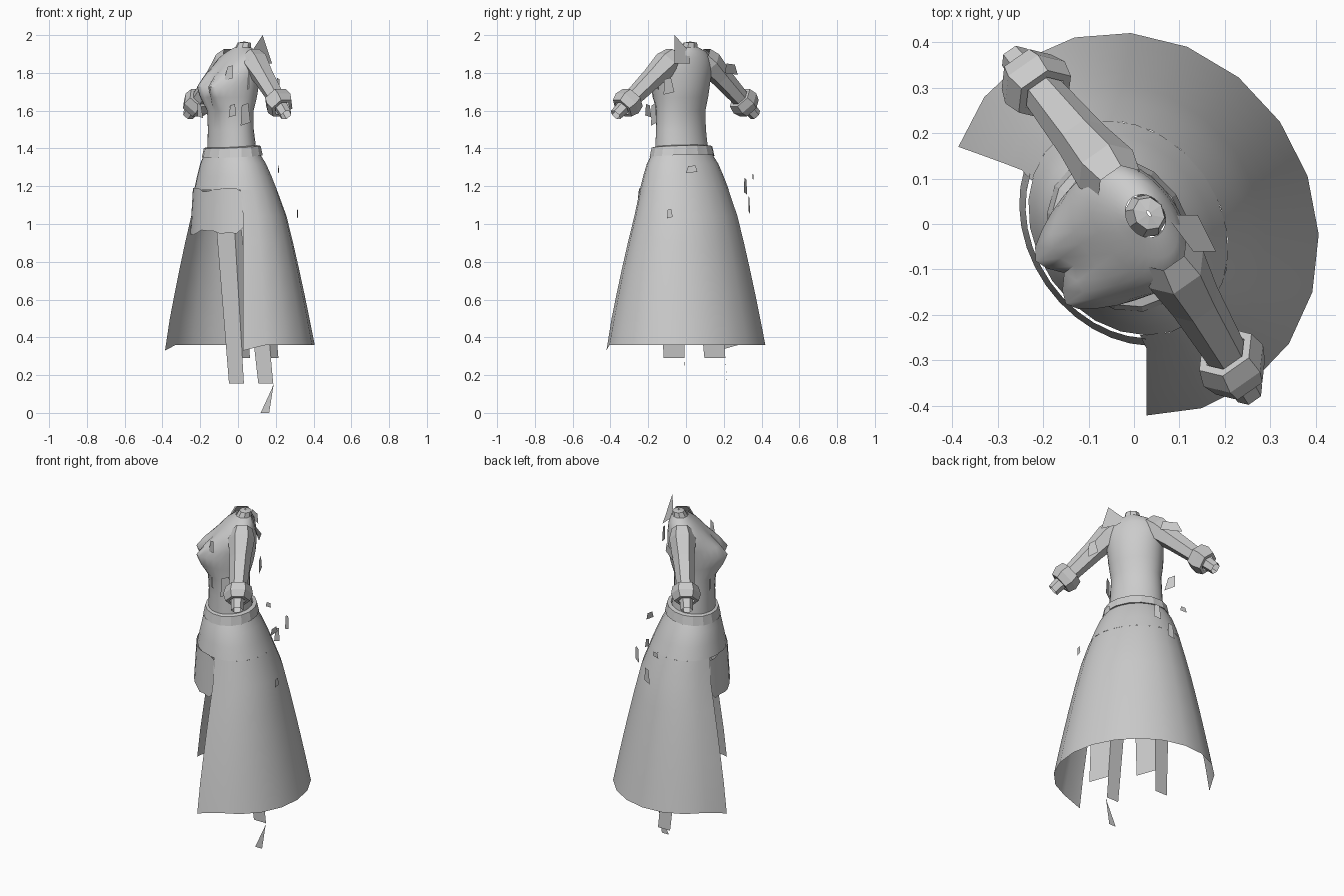
import bpy, bmesh, math, random
from mathutils import Vector, Matrix

if "Cube" in bpy.data.objects:
    bpy.data.objects.remove(bpy.data.objects["Cube"])

random.seed(4)
TURN = Matrix.Rotation(math.radians(-55), 4, 'Z')   # figure faces front-left


def make(name, rows, closed=False, smooth=True, turned=True):
    """Skin a list of equally long point rows."""
    bm = bmesh.new()
    grid = [[bm.verts.new((TURN @ Vector(p)) if turned else p) for p in row] for row in rows]
    for lo, hi in zip(grid, grid[1:]):
        n = len(lo)
        for i in range(n if closed else n - 1):
            j = (i + 1) % n
            bm.faces.new((lo[i], lo[j], hi[j], hi[i]))
    me = bpy.data.meshes.new(name)
    bm.to_mesh(me)
    bm.free()
    ob = bpy.data.objects.new(name, me)
    bpy.context.collection.objects.link(ob)
    if smooth:
        bpy.ops.object.select_all(action='DESELECT')
        ob.select_set(True)
        bpy.context.view_layer.objects.active = ob
        bpy.ops.object.shade_smooth_by_angle(angle=math.radians(40))
    return ob


def arc(z, cy, a, b, start=0, end=360, n=24):
    """Elliptical row of points; full circles drop the last point."""
    count = n if end - start == 360 else n + 1
    angles = [math.radians(start + (end - start) * i / n) for i in range(count)]
    return [(a * math.cos(t), cy + b * math.sin(t), z) for t in angles]


def skirt_row(z, start=0, end=360, n=24):
    s = (1.39 - z) / 1.03
    return arc(z, -.04 + .04 * min(1, 3 * s), .16 + .275 * s ** .7,
               .125 + .267 * s ** .77, start, end, n)


# Skirt: closed hip yoke, then an open-fronted flare with dipped corners
make("skirt_yoke", [skirt_row(1.18 + .07 * i) for i in range(4)], closed=True)
flare = [skirt_row(.36 + .82 * i / 6, -34, 214, 14) for i in range(7)]
for k in (0, -1):
    x, y, z = flare[0][k]
    flare[0][k] = (x, y, z - .03)
make("skirt_flare", flare)

# Ragged short apron filling the front opening
apron = []
for z, base in ((.955, 1.07), (1.18, 1.15)):
    row = skirt_row(base, 212, 328, 12)
    apron.append([(x, y, z + random.uniform(-.015, .015)) for x, y, _ in row])
for k in (0, -1):
    x, y, z = apron[0][k]
    apron[0][k] = (x, y, z + .04)
make("front_apron", apron)

# Belt, dipping slightly at the front
belt = [arc(z, -.037, r, r - .033, n=16)
        for z, r in ((1.365, .165), (1.36, .183), (1.41, .172), (1.415, .15))]
make("belt", [[(x, y, z + .06 * y) for x, y, z in row] for row in belt],
     closed=True, smooth=False)


# Bodice: front and back half-ellipses with two bust bulges
def torso(z, cy, a, front, back):
    bust = .075 * math.exp(-((z - 1.72) / .08) ** 2)
    row = []
    for i in range(32):
        t = math.tau * i / 32
        x, s = a * math.cos(t), math.sin(t)
        y = cy + s * (back if s > 0 else front)
        if s < 0:
            y -= bust * math.exp(-((abs(x) - .065) / .065) ** 2) * min(1, -2 * s)
        row.append((x, y, z))
    return row


make("bodice", [torso(*r) for r in [
    (1.39, -.04, .15, .12, .12), (1.5, -.045, .142, .112, .108),
    (1.6, -.045, .137, .113, .11), (1.67, -.035, .145, .126, .12),
    (1.725, -.03, .15, .13, .125), (1.78, -.02, .155, .125, .12),
    (1.83, -.01, .16, .105, .11), (1.88, .005, .145, .08, .09),
    (1.915, .025, .1, .06, .06), (1.935, .03, .05, .04, .042)]], closed=True)
make("collar", [arc(z, cy, r, r - .005, n=8) for z, cy, r in
                ((1.92, .03, .05), (1.96, .04, .038), (1.965, .04, .008))],
     closed=True, smooth=False)


# Hexagonal sleeves, flared cuffs and wrists
def tube(name, side, stations):
    shoulder = Vector((.12, .02, 1.865))
    d = (Vector((.385, 0, 1.635)) - shoulder).normalized()
    u = Vector((0, 1, 0))
    w = d.cross(u).normalized()
    rows = []
    for t, r in stations:
        ring = [shoulder + d * t + r * (math.cos(k * math.pi / 3) * u + math.sin(k * math.pi / 3) * w)
                for k in range(6)]
        rows.append([(side * p.x, p.y, p.z) for p in ring])
    make(name, rows, closed=True, smooth=False)


for side, label in ((-1, "left"), (1, "right")):
    tube(label + "_sleeve", side, [(-.04, .055), (.02, .072), (.13, .058), (.32, .046)])
    tube(label + "_cuff", side, [(.3, .05), (.3, .07), (.345, .08), (.385, .066), (.385, .045)])
    tube(label + "_wrist", side, [(.36, .038), (.44, .033)])

    # Stocking: two strips per leg, the second ending higher
    def leg_point(dx, dy, z):
        k = (1.1 - z) / .94
        w = 1.25 - .25 * k
        return (side * (.11 + .025 * k) + dx * w, -.12 + .12 * k + dy * w, z)

    outer, corner, inner = (-.07, .085), (-.025, .15), (.085, .12)
    for part, p, q, foot in (("back", outer, corner, .155), ("side", corner, inner, .29)):
        make(f"{label}_stocking_{part}", [[leg_point(*p, z), leg_point(*q, z)]
                                         for z in (foot, .6, 1.1)])


# Loose cloth scraps: centre, heading in degrees, half width, half height
def scrap(name, x, y, z, heading, w, h):
    t = math.radians(heading)
    a, b = Vector((math.cos(t), math.sin(t), 0)) * w, Vector((0, 0, h))
    c, lean = Vector((x, y, z)), a * random.uniform(-.4, .4)
    make(name, [[c - a - b, c + a - b * .7], [c - a * .6 + b * .8 + lean, c + a * .7 + b + lean]],
         smooth=False, turned=False)


make("collar_flap", [[(.07, .02, 1.91), (.13, -.06, 2)],
                     [(.14, .02, 1.85), (.18, -.06, 1.85)]], smooth=False, turned=False)
make("heel_scrap", [[(.12, -.01, 0), (.165, -.01, 0)],
                    [(.18, -.01, .13), (.19, -.01, .16)]], smooth=False, turned=False)
for i, s in enumerate([
        (-.05, .355, 1.25, -10, .02, .015), (.02, .335, 1.1, -10, .02, .045),
        (.1, .315, 1.2, -25, .02, .045), (.315, -.085, 1.055, 80, .015, .025),
        (.215, .03, 1.29, 85, .03, .02), (.21, -.09, 1.73, 110, .03, .045),
        (-.05, -.18, 1.8, -25, .025, .04), (.04, -.14, 1.78, -30, .02, .09),
        (-.03, -.2, 1.6, -40, .025, .035), (.04, -.17, 1.58, 30, .03, .06),
        (-.2, .06, 1.6, 120, .03, .04), (-.06, .24, 1.82, -35, .06, .03)]):
    scrap("cloth_scrap_%02d" % i, *s)
